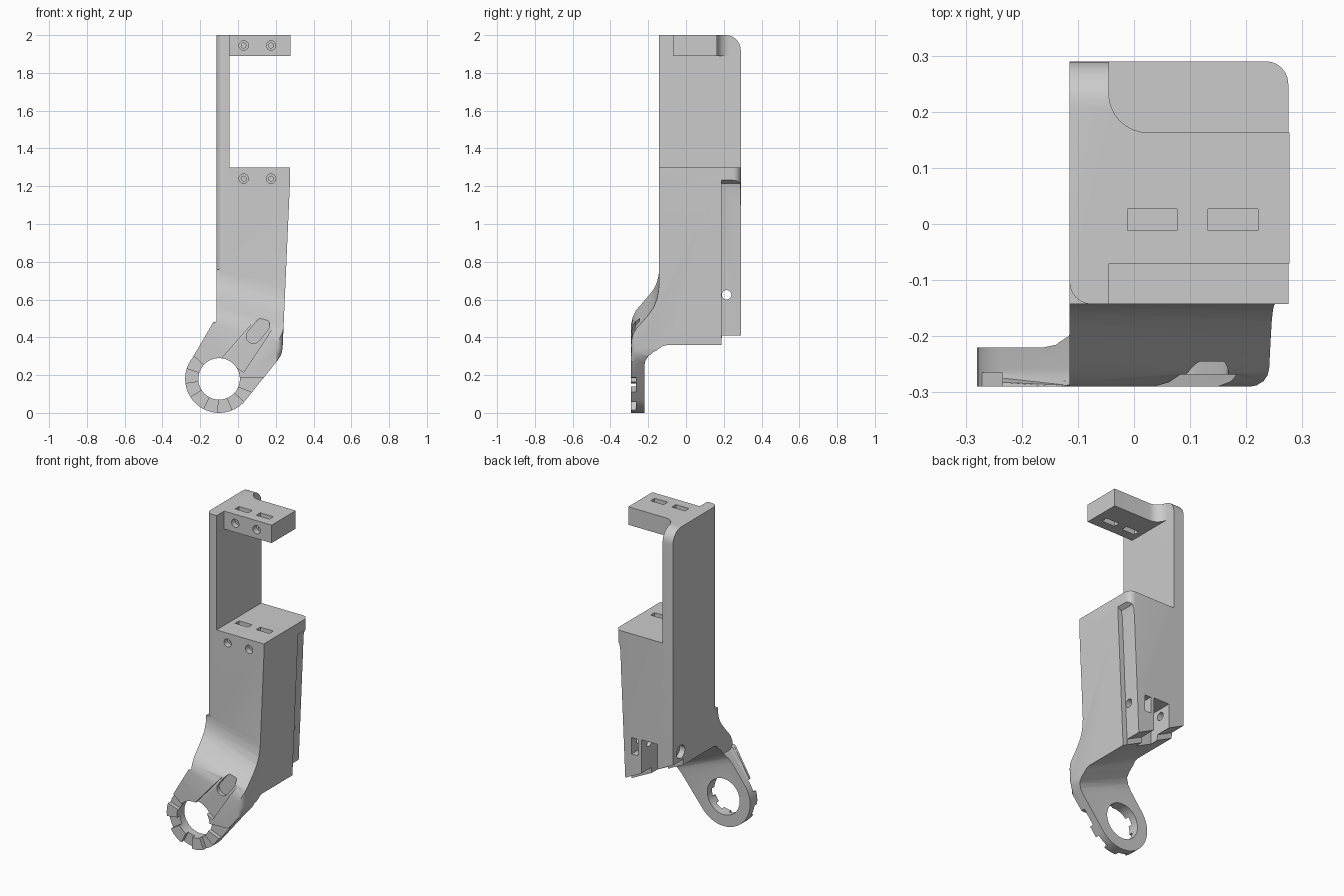
import bpy, bmesh
from math import sin, cos, radians

if "Cube" in bpy.data.objects:
    bpy.data.objects.remove(bpy.data.objects["Cube"])


def make(name, bm):
    bmesh.ops.recalc_face_normals(bm, faces=bm.faces[:])
    me = bpy.data.meshes.new(name)
    bm.to_mesh(me)
    bm.free()
    ob = bpy.data.objects.new(name, me)
    bpy.context.collection.objects.link(ob)
    return ob


def loft(a, b):
    """Closed solid between two matching rings of points."""
    bm = bmesh.new()
    va = [bm.verts.new(p) for p in a]
    vb = [bm.verts.new(p) for p in b]
    bm.faces.new(va)
    bm.faces.new(vb)
    n = len(a)
    for i in range(n):
        j = (i + 1) % n
        bm.faces.new((va[i], va[j], vb[j], vb[i]))
    return bm


def prism(pts, axis, t0, t1):
    f = {'x': lambda p, t: (t, p[0], p[1]),
         'y': lambda p, t: (p[0], t, p[1]),
         'z': lambda p, t: (p[0], p[1], t)}[axis]
    return loft([f(p, t0) for p in pts], [f(p, t1) for p in pts])


def arc(cx, cy, r, a0, a1, n):
    return [(cx + r * cos(radians(a0 + (a1 - a0) * i / n)),
             cy + r * sin(radians(a0 + (a1 - a0) * i / n))) for i in range(n + 1)]


def circle(cx, cy, r, n=32):
    return arc(cx, cy, r, 0, 360, n)[:-1]


def rect(a0, b0, a1, b1):
    return [(a0, b0), (a1, b0), (a1, b1), (a0, b1)]


def boolean(ob, bm, op='DIFFERENCE'):
    c = make("cutter", bm)
    c.hide_render = True
    m = ob.modifiers.new("cut", 'BOOLEAN')
    m.operation, m.object, m.solver = op, c, 'EXACT'
    bpy.context.view_layer.objects.active = ob
    bpy.ops.object.modifier_apply(modifier=m.name)
    bpy.data.objects.remove(c)


# Front outline: C-shaped clamp, tapering body and eyelet
RX, RZ = -0.1, 0.18
outline = [(-0.115, 2), (-0.115, 0.455)] + arc(RX, RZ, 0.18, 141, 321, 24) + [
    (0.205, 0.272), (0.228, 0.305), (0.236, 0.34), (0.275, 1.22), (0.275, 1.3),
    (-0.045, 1.3), (-0.045, 1.89), (0.277, 1.89), (0.277, 2)]
bm = prism(outline, 'y', -0.29, 0.4)
rim = [e for e in bm.edges if all(v.co.y < -0.28 and v.co.z < 1.25 for v in e.verts)]
bmesh.ops.bevel(bm, geom=rim, offset=0.032, segments=4, profile=0.5,
                affect='EDGES', clamp_overlap=False)
bracket = make("bracket", bm)

# Side profile: y, z at the right edge, and rise towards the left edge
profile = [(y, z, 0) for y, z in arc(0.21, 1.92, 0.08, 0, 90, 8)] + [
    (-0.143, 2, 0), (-0.143, 0.68, 0.2), (-0.146, 0.645, 0.23), (-0.154, 0.605, 0.25),
    (-0.172, 0.56, 0.27), (-0.2, 0.52, 0.28), (-0.24, 0.473, 0.28), (-0.265, 0.445, 0.28),
    (-0.282, 0.41, 0.28), (-0.29, 0.37, 0.28), (-0.29, -0.05, 0), (-0.22, -0.05, 0),
    (-0.22, 0.23, 0.42), (-0.215, 0.265, 0.43), (-0.2, 0.295, 0.45), (-0.175, 0.32, 0.47),
    (-0.15, 0.335, 0.48), (-0.13, 0.352, 0.5), (-0.1, 0.36, 0.5), (0.188, 0.36, 0.5),
    (0.19, 0.395, 0.5), (0.29, 0.395, 0.5)]
side = [[(x, y, z + s * (0.235 - x)) for y, z, s in profile] for x in (-0.35, 0.35)]
boolean(bracket, loft(*side), 'INTERSECT')

# Clamp arm: trim front and back, with a fillet into the wall
boolean(bracket, prism(rect(-0.045, -0.4, 0.4, -0.07), 'z', 1.6, 2.2))
boolean(bracket, prism([(0.4, 0.163), (0.4, 0.4), (-0.045, 0.4)]
                       + arc(0.025, 0.233, 0.07, 180, 270, 8), 'z', 1.6, 2.2))

# Rounded upright corners
boolean(bracket, prism([(0.4, 0.4)] + [(0.235, 0.4)] + arc(0.235, 0.25, 0.04, 90, 0, 6)
                       + [(0.4, 0.25)], 'z', 1.1, 1.5))
boolean(bracket, prism([(-0.3, -0.3), (-0.3, -0.103)] + arc(-0.075, -0.103, 0.04, 180, 270, 6)
                       + [(-0.075, -0.3)], 'z', 0.76, 2.2))

# Stepped rear strip on the right side
boolean(bracket, prism([(0.242, 1.18), (0.25, 1.215), (0.28, 1.235), (0.4, 1.235),
                        (0.4, 0.2), (0.199, 0.2)], 'y', 0.188, 0.4))

# Strap slots and screw holes in both clamp shelves
for x in (-0.012, 0.132):
    boolean(bracket, prism(rect(x, -0.012, x + 0.089, 0.027), 'z', 1.18, 2.2))
for x in (0.03, 0.175):
    for z, y in ((1.945, -0.07), (1.24, -0.143)):
        boolean(bracket, prism(circle(x, z, 0.025, 24), 'y', y - 0.1, y + 0.035))
        boolean(bracket, prism(circle(x, z, 0.013, 16), 'y', y - 0.1, 0.0))

# Rear pocket, nut slot and cross hole
boolean(bracket, prism(rect(-0.01, 0.2, 0.1, 0.67), 'y', 0.135, 0.5))
boolean(bracket, prism(rect(0.122, 0.565, 0.165, 0.665), 'y', 0.17, 0.5))
boolean(bracket, prism(circle(0.215, 0.625, 0.025, 24), 'x', -0.4, 0.4))
boolean(bracket, prism(circle(0.215, 0.625, 0.04, 24), 'x', -0.4, -0.08))

# Eyelet bore and radial notches in its face
boolean(bracket, prism(circle(RX, RZ, 0.11, 48), 'y', -0.5, -0.1))
for a in (150, 200, 255, 305, 350):
    boolean(bracket, prism(arc(RX, RZ, 0.09, a - 12, a + 12, 4)
                           + arc(RX, RZ, 0.25, a + 12, a - 12, 4), 'y', -0.5, -0.265))

# Tapered channel with a round-ended slot on the neck
boolean(bracket, prism([(-0.085, 0.29), (0.03, 0.215)] + arc(0.135, 0.465, 0.05, -35, 140, 10),
                       'y', -0.5, -0.268))
boolean(bracket, prism(arc(0.082, 0.405, 0.038, 141, 321, 10)
                       + arc(0.13, 0.465, 0.038, -39, 141, 10), 'y', -0.5, -0.245))

bpy.context.view_layer.objects.active = bracket
bracket.select_set(True)
bpy.ops.object.shade_smooth_by_angle(angle=radians(32))
